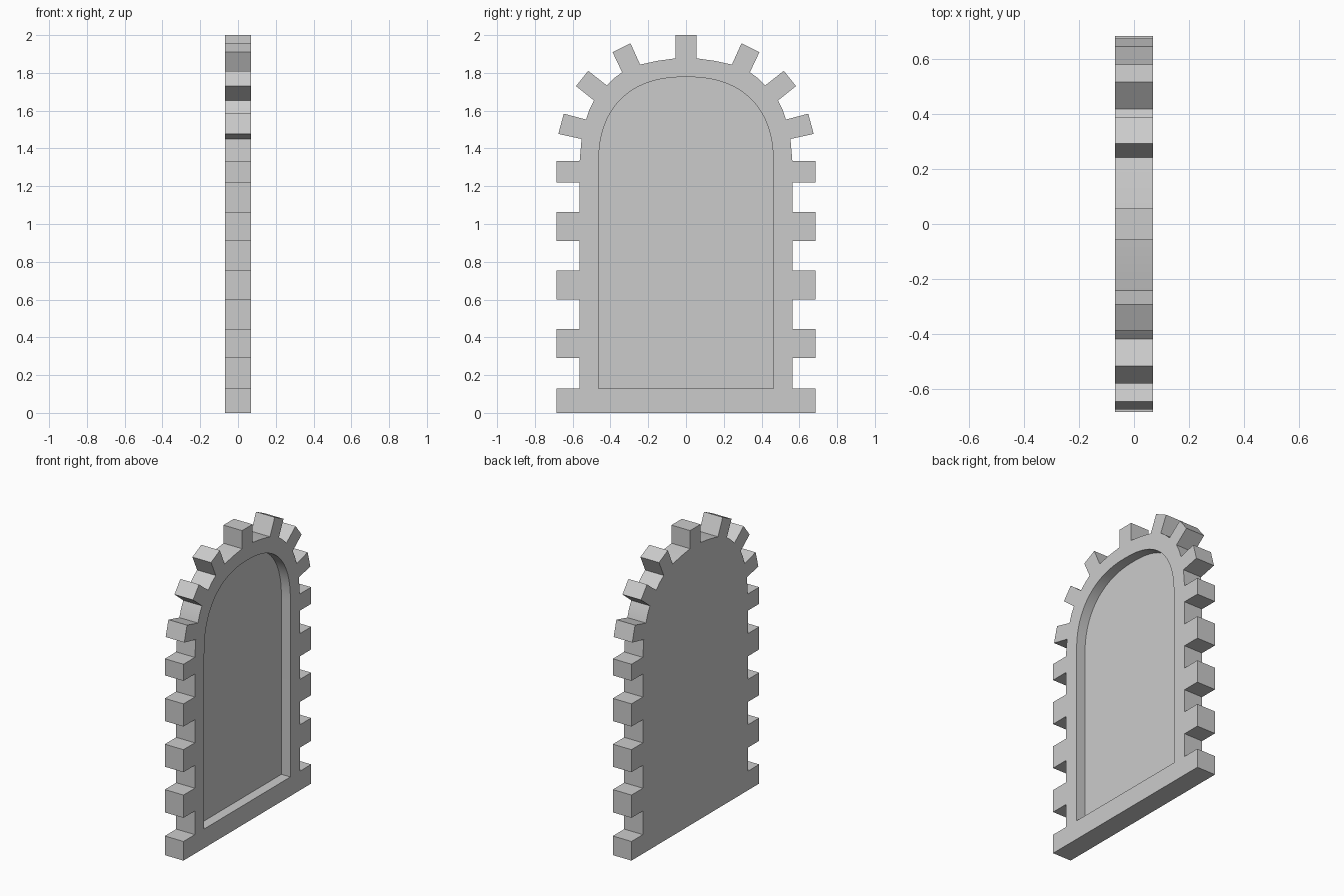
import bpy, bmesh, math

if "Cube" in bpy.data.objects:
    bpy.data.objects.remove(bpy.data.objects["Cube"])

HALF = 0.07      # half thickness along x
FLOOR = 0.003    # x position of the recessed panel


def prism(name, half_profile, x0, x1):
    """Mirror a half outline (y, z) across y = 0 and extrude it along x."""
    pts = half_profile + [(-y, z) for y, z in reversed(half_profile) if y > 1e-6]
    bm = bmesh.new()
    face = bm.faces.new([bm.verts.new((x0, y, z)) for y, z in pts])
    ext = bmesh.ops.extrude_face_region(bm, geom=[face])
    moved = [g for g in ext["geom"] if isinstance(g, bmesh.types.BMVert)]
    bmesh.ops.translate(bm, verts=moved, vec=(x1 - x0, 0, 0))
    bmesh.ops.recalc_face_normals(bm, faces=bm.faces)
    mesh = bpy.data.meshes.new(name)
    bm.to_mesh(mesh)
    bm.free()
    obj = bpy.data.objects.new(name, mesh)
    bpy.context.collection.objects.link(obj)
    return obj


# Outline: square stones up the straight sides
OUT, IN = 0.685, 0.563
outline = []
for z0, z1 in [(0, 0.13), (0.29, 0.445), (0.6, 0.753), (0.91, 1.064), (1.22, 1.333)]:
    if z0 > 0:
        outline.append((IN, z0))
    outline += [(OUT, z0), (OUT, z1), (IN, z1)]

# Outline: radiating stones around the arch, ending at the keystone
outline += [
    (0.553, 1.45), (0.676, 1.477), (0.647, 1.584), (0.529, 1.553),
    (0.512, 1.604), (0.487, 1.654), (0.582, 1.73), (0.518, 1.811), (0.42, 1.734),
    (0.381, 1.772), (0.338, 1.803), (0.389, 1.91), (0.294, 1.957), (0.243, 1.844),
    (0.15, 1.864), (0.056, 1.877), (0.056, 2.0),
]
frame = prism("arched_stone_frame", outline, -HALF, HALF)

# Arched recess outline: straight jambs with a slightly squared arch
W, SPRING, RISE, N = 0.462, 1.32, 0.458, 2.35
opening = [(W, 0.13)]
for i in range(25):
    a = math.pi / 2 * i / 24
    y = W * max(math.cos(a), 0) ** (2 / N) if i < 24 else 0
    opening.append((y, SPRING + RISE * math.sin(a) ** (2 / N)))
cutter = prism("recess_cutter", opening, FLOOR, HALF + 0.1)
cutter.hide_render = True

# Cut the recess into the +x side
mod = frame.modifiers.new("recess", "BOOLEAN")
mod.operation = "DIFFERENCE"
mod.solver = "EXACT"
mod.object = cutter
bpy.context.view_layer.objects.active = frame
frame.select_set(True)
bpy.ops.object.modifier_apply(modifier=mod.name)
bpy.data.objects.remove(cutter)
bpy.ops.object.shade_smooth_by_angle(angle=math.radians(15))
